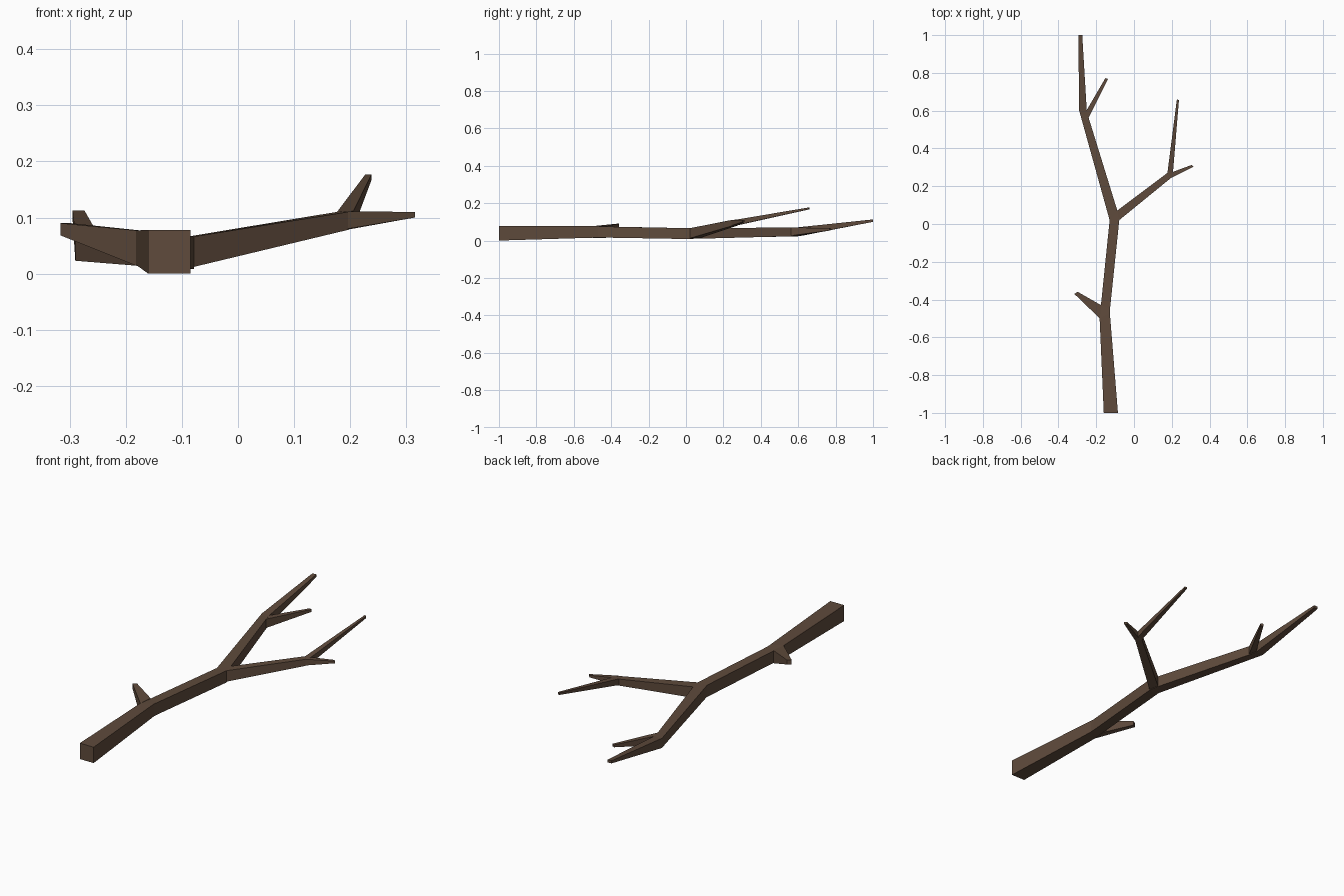
import bpy, bmesh

bark = bpy.data.materials.new("brown bark")
bark.diffuse_color = (0.115, 0.07, 0.045, 1)


def limb(name, rings):
    """Square-section limb; each ring = left edge xy, right edge xy, bottom z, top z."""
    bm = bmesh.new()
    loops = []
    for lx, ly, rx, ry, z0, z1 in rings:
        loops.append([bm.verts.new(p) for p in
                      ((lx, ly, z0), (rx, ry, z0), (rx, ry, z1), (lx, ly, z1))])
    for a, b in zip(loops, loops[1:]):
        for i in range(4):
            j = (i + 1) % 4
            bm.faces.new((a[i], a[j], b[j], b[i]))
    bm.faces.new(loops[0][::-1])
    bm.faces.new(loops[-1])
    bmesh.ops.recalc_face_normals(bm, faces=bm.faces)
    mesh = bpy.data.meshes.new(name)
    bm.to_mesh(mesh)
    bm.free()
    mesh.materials.append(bark)
    bpy.context.collection.objects.link(bpy.data.objects.new(name, mesh))


# thick stem, from the cut end to the fork
limb("main_stem", [(-0.16, -1, -0.085, -1, 0, 0.078),
                   (-0.182, -0.5, -0.128, -0.47, 0.016, 0.077),
                   (-0.175, -0.43, -0.127, -0.45, 0.016, 0.075),
                   (-0.129, 0.02, -0.078, 0.02, 0.008, 0.066),
                   (-0.108, 0.065, -0.088, 0.07, 0.012, 0.066)])
# short twig on the stem
limb("stem_twig", [(-0.181, -0.5, -0.174, -0.43, 0.014, 0.077),
                   (-0.316, -0.370, -0.298, -0.359, 0.068, 0.09)])
# left fork and its tip
limb("left_branch", [(-0.129, 0.02, -0.088, 0.07, 0.01, 0.066),
                     (-0.29, 0.60, -0.241, 0.565, 0.023, 0.07),
                     (-0.29, 0.61, -0.25, 0.60, 0.024, 0.071),
                     (-0.295, 1.0, -0.274, 1.0, 0.1, 0.113)])
limb("left_twig", [(-0.252, 0.60, -0.241, 0.56, 0.026, 0.07),
                   (-0.151, 0.773, -0.138, 0.768, 0.054, 0.066)])
# right fork and its tips
limb("right_branch", [(-0.09, 0.07, -0.079, 0.02, 0.012, 0.066),
                      (0.176, 0.27, 0.196, 0.244, 0.078, 0.11),
                      (0.178, 0.278, 0.206, 0.27, 0.082, 0.112),
                      (0.227, 0.66, 0.238, 0.656, 0.167, 0.177)])
limb("right_twig", [(0.204, 0.275, 0.196, 0.243, 0.08, 0.111),
                    (0.306, 0.313, 0.315, 0.303, 0.1, 0.11)])
